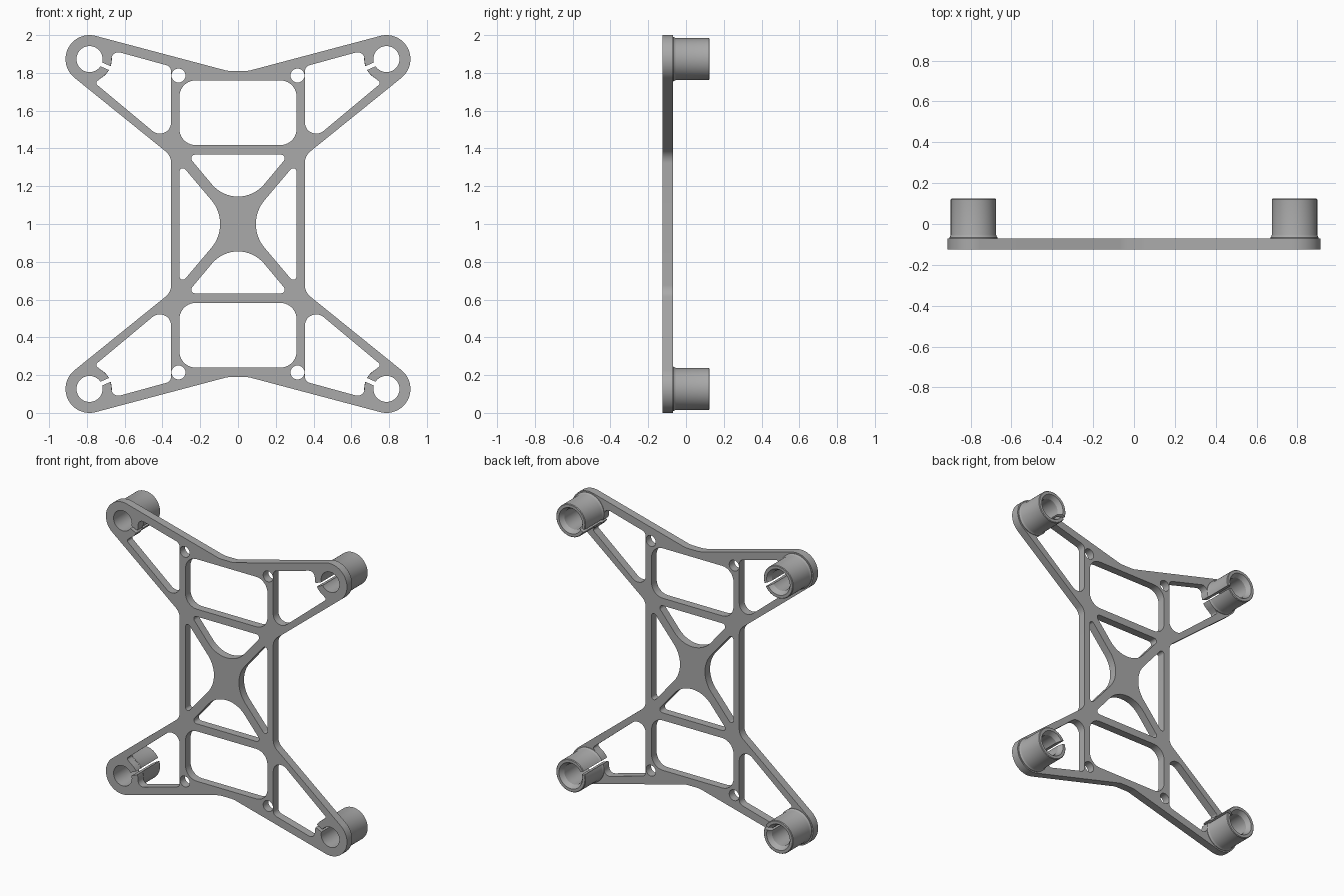
import bpy, bmesh
from math import sin, cos, tan, asin, pi, radians
from mathutils import Matrix, Vector

default = bpy.data.objects.get("Cube")
if default:
    bpy.data.objects.remove(default, do_unlink=True)

# Shared dimensions
BOSS = Vector((0.786, 0.873))     # boss centre, measured from the frame centre
BOSS_R, HOLE_R, WEB_R = 0.127, 0.069, 0.117
SLIT, SLIT_ANGLE = 0.022, radians(204)
FRONT, PLATE_BACK, BACK = -0.125, -0.07, 0.125

grey = bpy.data.materials.new("plain grey")
grey.use_nodes = True
grey.diffuse_color = (0.4, 0.4, 0.4, 1)
grey.node_tree.nodes["Principled BSDF"].inputs["Base Color"].default_value = (0.4, 0.4, 0.4, 1)


def arc(centre, radius, start, end, steps):
    return [(centre[0] + radius * cos(start + (end - start) * i / steps),
             centre[1] + radius * sin(start + (end - start) * i / steps), 0)
            for i in range(steps + 1)]


def rounded(corners, steps=10):
    """Turn (x, y, radius) corners into points, with a fillet at each corner."""
    points = []
    for i, (x, y, r) in enumerate(corners):
        p = Vector((x, y))
        if r == 0:
            points.append(p)
            continue
        a = (Vector(corners[i - 1][:2]) - p).normalized()
        b = (Vector(corners[(i + 1) % len(corners)][:2]) - p).normalized()
        half = a.angle(b) / 2
        centre = p + (a + b).normalized() * r / sin(half)
        start = p + a * r / tan(half) - centre
        end = p + b * r / tan(half) - centre
        sweep = start.angle_signed(end)
        for k in range(steps + 1):
            points.append(centre + Matrix.Rotation(-sweep * k / steps, 2) @ start)
    return points


def mirrored(points, sx, sz):
    return [(p[0] * sx, p[1] * sz) for p in points]


def finish(name, bm):
    bmesh.ops.remove_doubles(bm, verts=bm.verts, dist=1e-5)
    bmesh.ops.recalc_face_normals(bm, faces=bm.faces)
    mesh = bpy.data.meshes.new(name)
    bm.to_mesh(mesh)
    bm.free()
    mesh.materials.clear()
    mesh.materials.append(grey)
    mesh.polygons.foreach_set("use_smooth", [True] * len(mesh.polygons))
    mesh.set_sharp_from_angle(angle=radians(30))
    obj = bpy.data.objects.new(name, mesh)
    bpy.context.collection.objects.link(obj)
    return obj


# Outer outline: one quarter, mirrored round
quarter = [(0.053, 0.81, 0.15)]
quarter += arc(BOSS, BOSS_R, radians(105), radians(-51), 28)
quarter += [(0.354, 0.361, 0.08)]


def flip(corners, sx, sz):
    return [(x * sx, z * sz, r) for x, z, r in corners]


outline = (quarter + flip(quarter, 1, -1)[::-1]
           + flip(quarter, -1, -1) + flip(quarter, -1, 1)[::-1])
loops = [rounded(outline)]

# Arm window, joined through a slit to the boss hole
half_web, half_hole = asin(SLIT / 2 / WEB_R), asin(SLIT / 2 / HOLE_R)
arm = [(0.354, 0.834, 0.035), (0.672, 0.921, 0.035)]
arm += arc(BOSS, WEB_R, pi, SLIT_ANGLE - half_web, 5)
arm += arc(BOSS, HOLE_R, SLIT_ANGLE - half_hole, SLIT_ANGLE + half_hole - 2 * pi, 44)
arm += arc(BOSS, WEB_R, SLIT_ANGLE + half_web, radians(240), 6)
arm += [(0.757, 0.746, 0.012), (0.354, 0.41, 0.06)]
arm = rounded(arm)
screw_hole = arc((0.315, 0.786), 0.037, 0, 2 * pi, 28)[:-1]
for sx in (1, -1):
    for sz in (1, -1):
        loops += [mirrored(arm, sx, sz), mirrored(screw_hole, sx, sz)]

# End windows, and the four openings round the centre cross
window = rounded([(-0.31, 0.76, 0.085), (0.31, 0.76, 0.085),
                  (0.31, 0.418, 0.085), (-0.31, 0.418, 0.085)])
cross_end = rounded([(-0.27, 0.367, 0.02), (0.27, 0.367, 0.02), (0, 0.045, 0.18)], 16)
cross_side = rounded([(0.31, 0.326, 0.018), (0.31, -0.326, 0.018), (0.034, 0, 0.195)], 16)
for s in (1, -1):
    loops += [mirrored(window, 1, s), mirrored(cross_end, 1, s), mirrored(cross_side, s, 1)]

# Flat frame plate: filled and extruded curve turned upright
curve = bpy.data.curves.new("frame_profile", "CURVE")
curve.dimensions = "2D"
curve.fill_mode = "BOTH"
curve.extrude = (PLATE_BACK - FRONT) / 2
for loop in loops:
    spline = curve.splines.new("POLY")
    spline.points.add(len(loop) - 1)
    for point, p in zip(spline.points, loop):
        point.co = (p[0], p[1], 0, 1)
    spline.use_cyclic_u = True
helper = bpy.data.objects.new("frame_profile", curve)
bpy.context.collection.objects.link(helper)
depsgraph = bpy.context.evaluated_depsgraph_get()
flat = bpy.data.meshes.new_from_object(helper.evaluated_get(depsgraph))
bpy.data.objects.remove(helper, do_unlink=True)
bm = bmesh.new()
bm.from_mesh(flat)
bm.transform(Matrix.Translation((0, (FRONT + PLATE_BACK) / 2, 1)) @ Matrix.Rotation(pi / 2, 4, "X"))
finish("frame_plate", bm)

# Split bushings: a ring profile (radius, depth) swept round, leaving the slit open
profile = [(HOLE_R, PLATE_BACK - 0.002), (0.118, PLATE_BACK - 0.002), (0.118, PLATE_BACK + 0.004),
           (0.114, PLATE_BACK + 0.009), (0.111, PLATE_BACK + 0.018), (0.111, BACK - 0.004),
           (0.107, BACK), (0.088, BACK), (HOLE_R, BACK - 0.03)]


def bushing(name, sx, sz, steps=56):
    bm = bmesh.new()
    rings = []
    for i in range(steps + 1):
        ring = []
        for r, y in profile:
            gap = asin(SLIT / 2 / r)
            a = SLIT_ANGLE + gap + (2 * pi - 2 * gap) * i / steps
            ring.append(bm.verts.new((sx * (BOSS.x + r * cos(a)), y,
                                      1 + sz * (BOSS.y + r * sin(a)))))
        rings.append(ring)
    n = len(profile)
    for a, b in zip(rings, rings[1:]):
        for j in range(n):
            bm.faces.new((a[j], a[(j + 1) % n], b[(j + 1) % n], b[j]))
    bm.faces.new(rings[0])
    bm.faces.new(rings[-1])
    finish(name, bm)


for sx, side in ((1, "left"), (-1, "right")):
    for sz, level in ((1, "upper"), (-1, "lower")):
        bushing(f"{level}_{side}_bushing", sx, sz)
